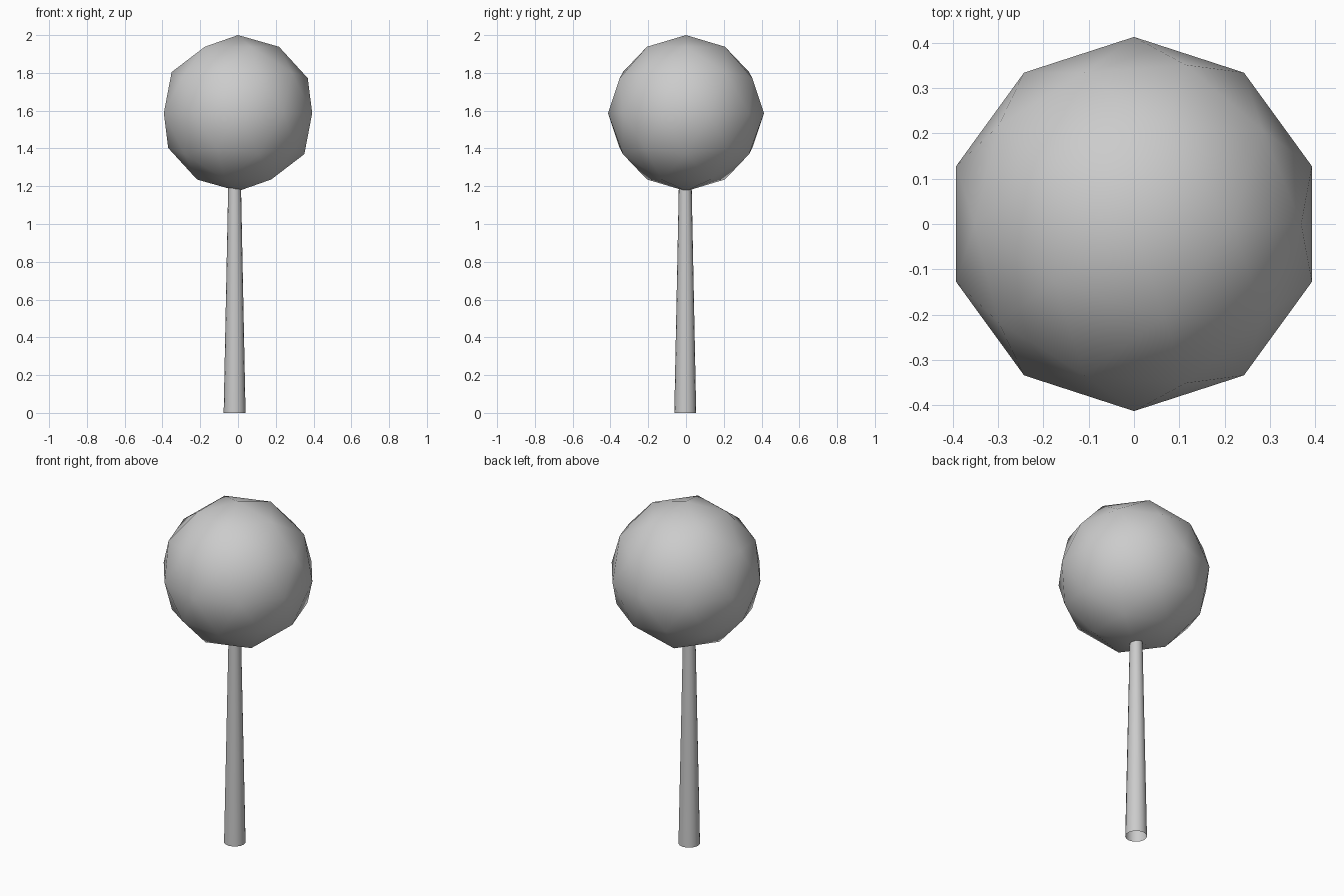
import bpy

if "Cube" in bpy.data.objects:
    bpy.data.objects.remove(bpy.data.objects["Cube"])

# Round crown: low-poly icosphere, smooth shaded
bpy.ops.mesh.primitive_ico_sphere_add(subdivisions=2, radius=0.413, location=(0, 0, 1.587))
crown = bpy.context.object
crown.name = "crown"
bpy.ops.object.shade_smooth()

# Tapered trunk: open-ended tube running up into the crown, slightly off centre
top_z = 1.3
bpy.ops.mesh.primitive_cone_add(vertices=16, radius1=0.058, radius2=0.032, depth=top_z,
                                end_fill_type='NOTHING', location=(-0.018, -0.004, top_z / 2))
trunk = bpy.context.object
trunk.name = "trunk"
bpy.ops.object.shade_smooth()
